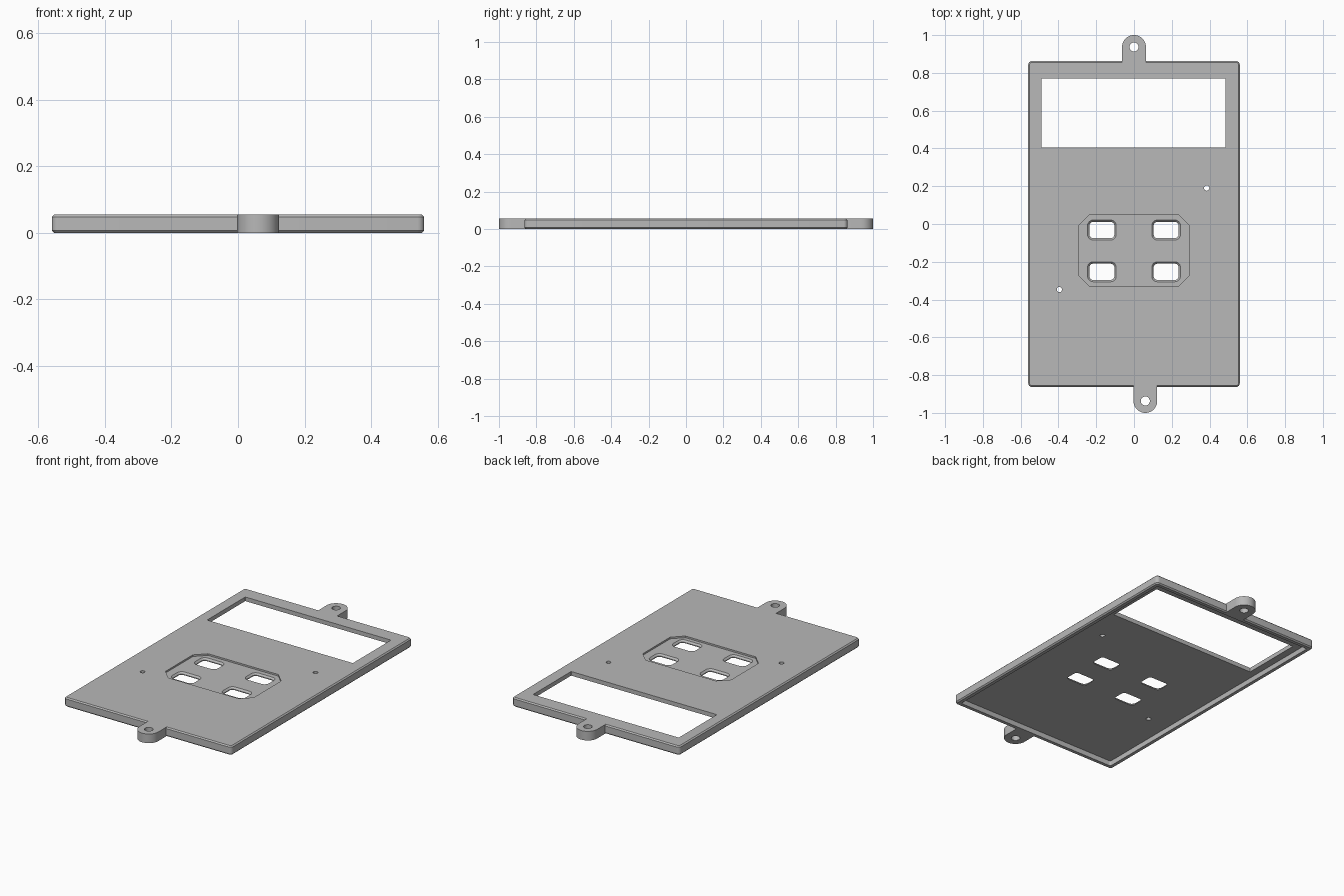
import bpy
import bmesh
from math import cos, sin, pi

cube = bpy.data.objects.get("Cube")
if cube:
    bpy.data.objects.remove(cube, do_unlink=True)

grey = bpy.data.materials.new("plastic_grey")
grey.use_nodes = True
colour = (0.48, 0.48, 0.48, 1)
grey.diffuse_color = colour
grey.node_tree.nodes["Principled BSDF"].inputs["Base Color"].default_value = colour

TOP = 0.055
UNDER = 0.03          # underside of the thin face plate
POCKET = 0.045        # floor of the keypad recess


def rounded(cx, cy, hx, hy, r, steps=6):
    """Counter-clockwise rectangle outline with rounded (or cut) corners."""
    pts = []
    for k, (sx, sy) in enumerate(((1, 1), (-1, 1), (-1, -1), (1, -1))):
        for i in range(steps + 1):
            a = (k + i / steps) * pi / 2
            pts.append((cx + sx * (hx - r) + r * cos(a),
                        cy + sy * (hy - r) + r * sin(a)))
    return pts


def circle(cx, cy, r, n=28):
    return [(cx + r * cos(2 * pi * i / n), cy + r * sin(2 * pi * i / n)) for i in range(n)]


def loft(name, layers):
    """Closed solid through stacked (outline, z) layers of equal point count."""
    bm = bmesh.new()
    rings = [[bm.verts.new((x, y, z)) for x, y in pts] for pts, z in layers]
    n = len(rings[0])
    for a, b in zip(rings, rings[1:]):
        for i in range(n):
            j = (i + 1) % n
            bm.faces.new((a[i], a[j], b[j], b[i]))
    bm.faces.new(rings[0][::-1])
    bm.faces.new(rings[-1])
    bmesh.ops.recalc_face_normals(bm, faces=bm.faces)
    mesh = bpy.data.meshes.new(name)
    bm.to_mesh(mesh)
    bm.free()
    obj = bpy.data.objects.new(name, mesh)
    bpy.context.collection.objects.link(obj)
    mesh.materials.append(grey)
    return obj


def prism(name, pts, z0=-0.1, z1=0.2):
    return loft(name, [(pts, z0), (pts, z1)])


# Main panel with softened edges
HX, HY, E = 0.56, 0.863, 0.007
full = rounded(0, 0, HX, HY, 0.02)
inset = rounded(0, 0, HX - E, HY - E, 0.02 - E)
panel = loft("panel", [(inset, 0), (full, E), (full, TOP - E), (inset, TOP)])


def combine(tool, operation):
    mod = panel.modifiers.new(tool.name, "BOOLEAN")
    mod.operation = operation
    mod.solver = "EXACT"
    mod.object = tool
    bpy.context.view_layer.objects.active = panel
    bpy.ops.object.modifier_apply(modifier=mod.name)
    bpy.data.objects.remove(tool, do_unlink=True)


# Hollow underside, leaving a rim
combine(prism("underside_hollow", rounded(0, 0, HX - 0.027, HY - 0.027, 0.01), -0.1, UNDER), "DIFFERENCE")

# Screw tabs at the two ends
for x, side in ((0, 1), (0.06, -1)):
    r, cy = 0.063, 0.937
    arc = [(x + r * cos(pi * i / 20), side * (cy + r * sin(pi * i / 20))) for i in range(21)]
    root = side * (HY - 0.015)
    combine(prism("screw_tab", arc + [(x - r, root), (x + r, root)], 0, TOP), "UNION")
    combine(prism("screw_hole", circle(x, side * cy, 0.024)), "DIFFERENCE")

# Display window
combine(prism("display_window", rounded(-0.003, 0.587, 0.487, 0.182, 0.001, 1)), "DIFFERENCE")

# Shallow keypad recess with cut corners
combine(prism("keypad_recess", rounded(0, -0.14, 0.295, 0.19, 0.06, 1), POCKET), "DIFFERENCE")

# Button openings, flared at the recess floor
for x in (-0.17, 0.17):
    for y in (-0.032, -0.253):
        wide = rounded(x, y, 0.076, 0.053, 0.03)
        narrow = rounded(x, y, 0.066, 0.043, 0.02)
        combine(loft("button_opening", [(narrow, -0.1), (narrow, POCKET - 0.01),
                                        (wide, POCKET), (wide, 0.2)]), "DIFFERENCE")

# Small pin holes
for x, y in ((0.385, 0.19), (-0.395, -0.347)):
    combine(prism("pin_hole", circle(x, y, 0.014, 16)), "DIFFERENCE")

bpy.ops.object.select_all(action="DESELECT")
panel.select_set(True)
bpy.context.view_layer.objects.active = panel
bpy.ops.object.shade_smooth_by_angle(angle=pi / 6)
